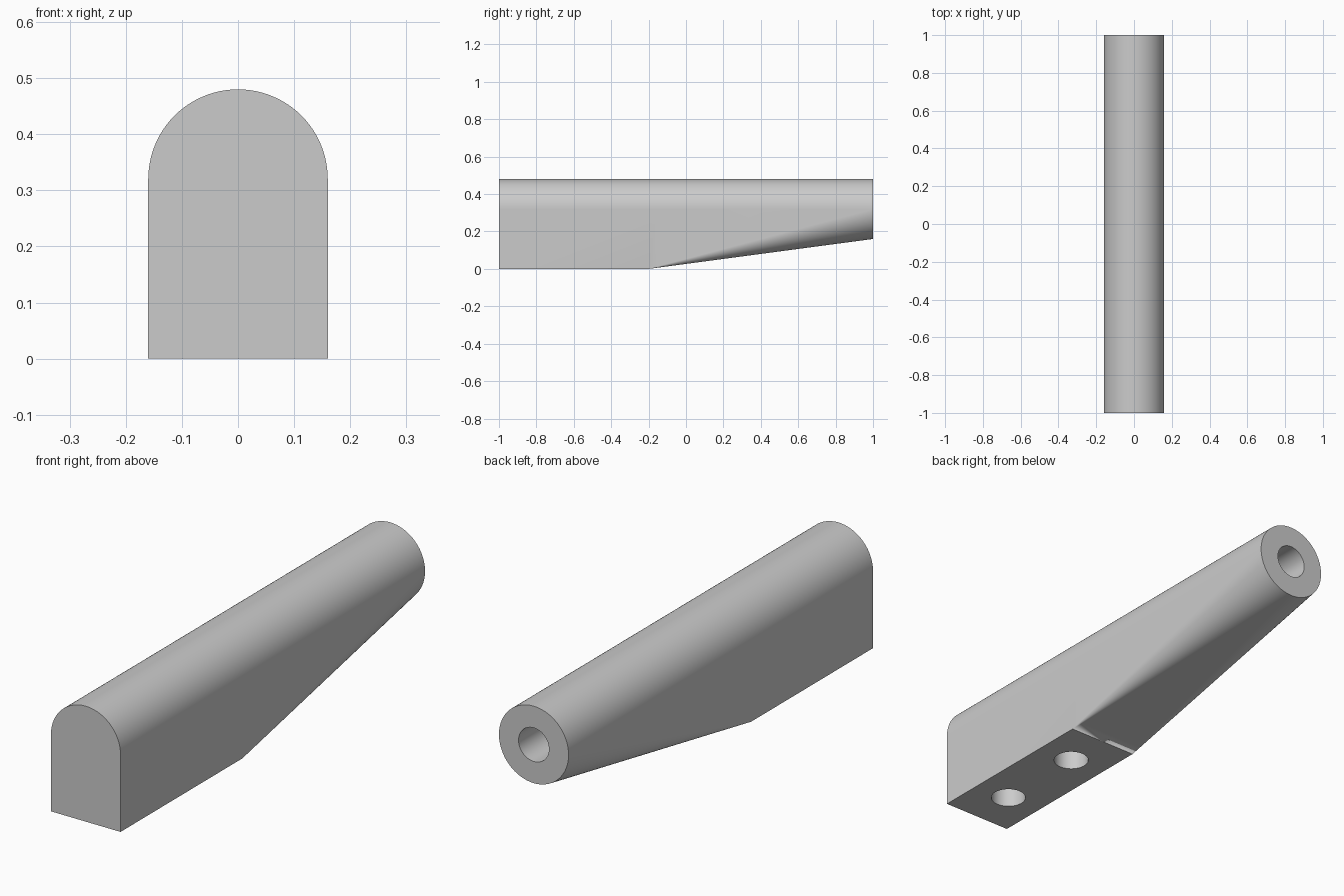
import bpy, bmesh, math
from mathutils import Vector

cube = bpy.data.objects.get("Cube")
if cube:
    bpy.data.objects.remove(cube)

R = 0.16            # radius of the rounded top and the round end
AXIS = 0.32         # height of the arch centre
BEND = -0.2         # where the underside starts to rise
HOLE = 0.07
STEPS = 24          # segments per quarter circle

grey = bpy.data.materials.new("light grey")
grey.use_nodes = True
grey.diffuse_color = (0.6, 0.6, 0.6, 1)
grey.node_tree.nodes["Principled BSDF"].inputs["Base Color"].default_value = (0.6, 0.6, 0.6, 1)


def arc(start, quarters):
    n = STEPS * quarters
    angles = [(start + quarters * i / n) * math.pi / 2 for i in range(n + 1)]
    return [Vector((R * math.cos(a), 0, AXIS + R * math.sin(a))) for a in angles]


def section(y, t):
    """Arch on a square foot (t = 0) blending into a full circle (t = 1)."""
    points = arc(0, 2)
    for start, side in ((2, -1), (3, 1)):
        corner = Vector((side * R, 0, 0))
        points += [corner.lerp(p, t) for p in arc(start, 1)]
    return [p + Vector((0, y, 0)) for p in points]


# Body: straight block, then a ruled blend to the round end
bm = bmesh.new()
stations = [(-1, 0)] + [(BEND + (1 - BEND) * t, t) for t in (0, 0.04, 0.2, 0.5, 1)]
rings = [[bm.verts.new(p) for p in section(y, t)] for y, t in stations]
for a, b in zip(rings, rings[1:]):
    for i in range(len(a)):
        j = (i + 1) % len(a)
        bm.faces.new((a[i], a[j], b[j], b[i]))
bm.faces.new(rings[0])
bm.faces.new(rings[-1])
bmesh.ops.remove_doubles(bm, verts=bm.verts, dist=1e-5)
bmesh.ops.recalc_face_normals(bm, faces=bm.faces)
mesh = bpy.data.meshes.new("handle_body")
bm.to_mesh(mesh)
bm.free()
body = bpy.data.objects.new("handle_body", mesh)
bpy.context.collection.objects.link(body)
mesh.materials.append(grey)

bpy.ops.object.select_all(action='DESELECT')


def activate(obj):
    bpy.ops.object.select_all(action='DESELECT')
    obj.select_set(True)
    bpy.context.view_layer.objects.active = obj


def drill(name, location, depth, rotation=(0, 0, 0)):
    """Blind hole centred on a point of the surface."""
    bpy.ops.mesh.primitive_cylinder_add(vertices=48, radius=HOLE, depth=2 * depth,
                                        location=location, rotation=rotation)
    cutter = bpy.context.object
    cutter.name = name
    cutter.hide_render = True
    cutter.data.materials.append(grey)
    activate(body)
    cut = body.modifiers.new(name, 'BOOLEAN')
    cut.operation = 'DIFFERENCE'
    cut.solver = 'EXACT'
    cut.object = cutter
    bpy.ops.object.modifier_apply(modifier=name)
    bpy.data.objects.remove(cutter)


# Two screw holes in the foot and one in the round end
for y in (-0.8, -0.4):
    drill("foot_hole", (0, y, 0), 0.24)
drill("end_hole", (0, 1, AXIS), 0.4, (math.pi / 2, 0, 0))

# Smooth curves, with a crisp crease where the underside bends
activate(body)
bpy.ops.object.shade_smooth_by_angle(angle=math.radians(30))
for edge in body.data.edges:
    ends = [body.data.vertices[v].co for v in edge.vertices]
    if all(abs(p.y - BEND) < 1e-4 and p.z < 1e-4 for p in ends):
        edge.use_edge_sharp = True
weighted = body.modifiers.new("even_shading", 'WEIGHTED_NORMAL')
weighted.keep_sharp = True
